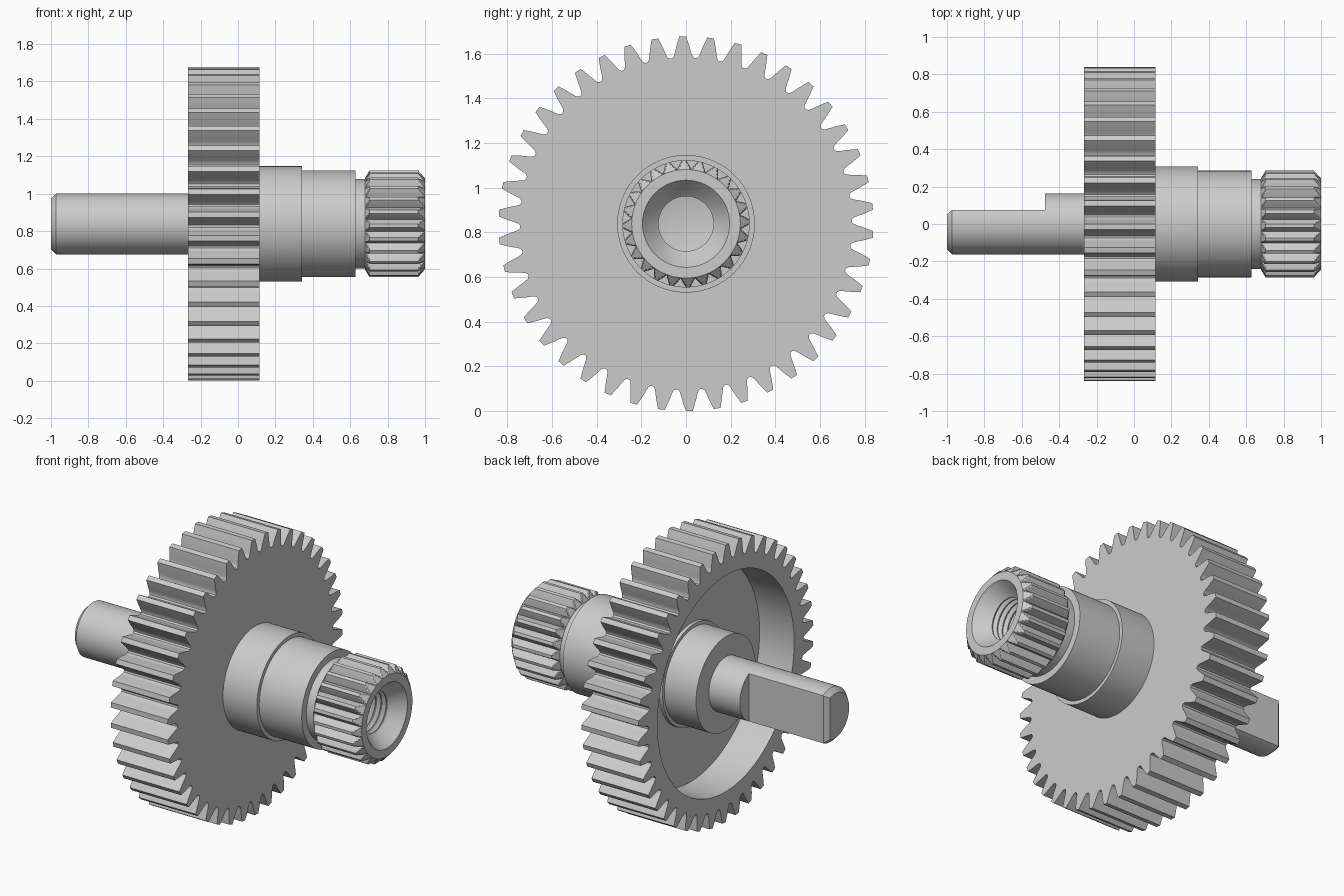
import bpy, bmesh, math

cube = bpy.data.objects.get("Cube")
if cube:
    bpy.data.objects.remove(cube, do_unlink=True)

AXIS_Z = 0.839

steel = bpy.data.materials.new("grey_steel")
steel.use_nodes = True
GREY = (0.6, 0.6, 0.6, 1)
steel.diffuse_color = GREY
steel.node_tree.nodes["Principled BSDF"].inputs["Base Color"].default_value = GREY


def even_angles(n):
    return [math.tau * i / n for i in range(n)]


def loft(name, rings, angles, cuts=()):
    """Skin rings of (x, radius or radius list) along the x axis and cap both ends."""
    bm = bmesh.new()
    n = len(angles)
    loops = []
    for x, radius in rings:
        radii = radius if isinstance(radius, list) else [radius] * n
        loops.append([bm.verts.new((x, r * math.cos(a), AXIS_Z + r * math.sin(a)))
                      for r, a in zip(radii, angles)])
    for p, q in zip(loops, loops[1:]):
        for i in range(n):
            j = (i + 1) % n
            bm.faces.new((p[i], p[j], q[j], q[i]))
    bm.faces.new(loops[0])
    bm.faces.new(loops[-1])
    bmesh.ops.remove_doubles(bm, verts=bm.verts[:], dist=1e-5)
    # Optional milled flats, each a (point, outward normal) plane
    for point, normal in cuts:
        cut = bmesh.ops.bisect_plane(bm, geom=bm.verts[:] + bm.edges[:] + bm.faces[:],
                                     plane_co=point, plane_no=normal, clear_outer=True)
        edges = [e for e in cut["geom_cut"] if isinstance(e, bmesh.types.BMEdge)]
        bmesh.ops.contextual_create(bm, geom=edges)
    bmesh.ops.recalc_face_normals(bm, faces=bm.faces[:])
    mesh = bpy.data.meshes.new(name)
    bm.to_mesh(mesh)
    bm.free()
    mesh.materials.append(steel)
    obj = bpy.data.objects.new(name, mesh)
    bpy.context.collection.objects.link(obj)
    bpy.ops.object.select_all(action="DESELECT")
    obj.select_set(True)
    bpy.context.view_layer.objects.active = obj
    bpy.ops.object.shade_smooth_by_angle(angle=math.radians(28))
    return obj


# Large gear wheel with a deep recess in its left-hand face
TEETH = 42
FLOOR_X = -0.035
pitch = math.tau / TEETH
flank = [(0.067, 0.743), (0.056, 0.751), (0.047, 0.769), (0.037, 0.795),
         (0.027, 0.818), (0.018, 0.839)]
tooth = [(-a, r) for a, r in flank] + [(a, r) for a, r in reversed(flank)]
gear_angles, gear_radii = [], []
for t in range(TEETH):
    for offset, r in tooth:
        gear_angles.append(math.radians(5.3) + t * pitch + offset)
        gear_radii.append(r)
loft("gear_wheel", [(0.115, gear_radii), (-0.267, gear_radii),
                    (-0.267, 0.655), (FLOOR_X, 0.655)], gear_angles)

# Hub, collar, neck, splined end and threaded bore in one turned body
SPLINES = 24
ROOT, TIP = 0.246, 0.285
wave = [1, 1, 1, 0.67, 0.33, 0, 0.33, 0.67]


def spline(limit):
    """Grooved outline trimmed to a cone of the given radius."""
    return [min(limit, ROOT + (TIP - ROOT) * w) for w in wave] * SPLINES


def chamfer(x_edge, x_full, r_edge):
    """Rings where a conical chamfer runs into the grooved outline."""
    limits = [r_edge] + [ROOT + (TIP - ROOT) * w for w in (0, 0.33, 0.67, 1)]
    return [(x_edge + (x_full - x_edge) * (r - r_edge) / (TIP - r_edge), spline(r))
            for r in limits]


body = [(-0.267, 0.285), (FLOOR_X - 0.02, 0.285), (FLOOR_X - 0.02, 0.305),
        (0.0, 0.308), (0.342, 0.308), (0.342, 0.285), (0.627, 0.285),
        (0.627, 0.24), (0.678, 0.24)]
body += chamfer(0.678, 0.703, 0.243) + chamfer(1.0, 0.963, 0.243)[::-1]
body += [(1.0, 0.195), (0.93, 0.14)]
for turn in range(12):
    x = 0.93 - turn * 0.036
    body += [(x - 0.015, 0.123), (x - 0.021, 0.123), (x - 0.036, 0.143)]
body.append((0.49, 0.123))
loft("hub_and_spline", body, even_angles(len(wave) * SPLINES))

# Output shaft: full round near the gear, flattened towards its chamfered end
loft("shaft_base", [(-0.2, 0.163), (-0.475, 0.163)], even_angles(96))
loft("shaft_end", [(-0.475, 0.163), (-0.972, 0.163), (-1.0, 0.135)], even_angles(96),
     cuts=[((0, 0.075, 0), (0, 1, 0)), ((-0.974, 0.075, 0), (-1, 1, 0))])
